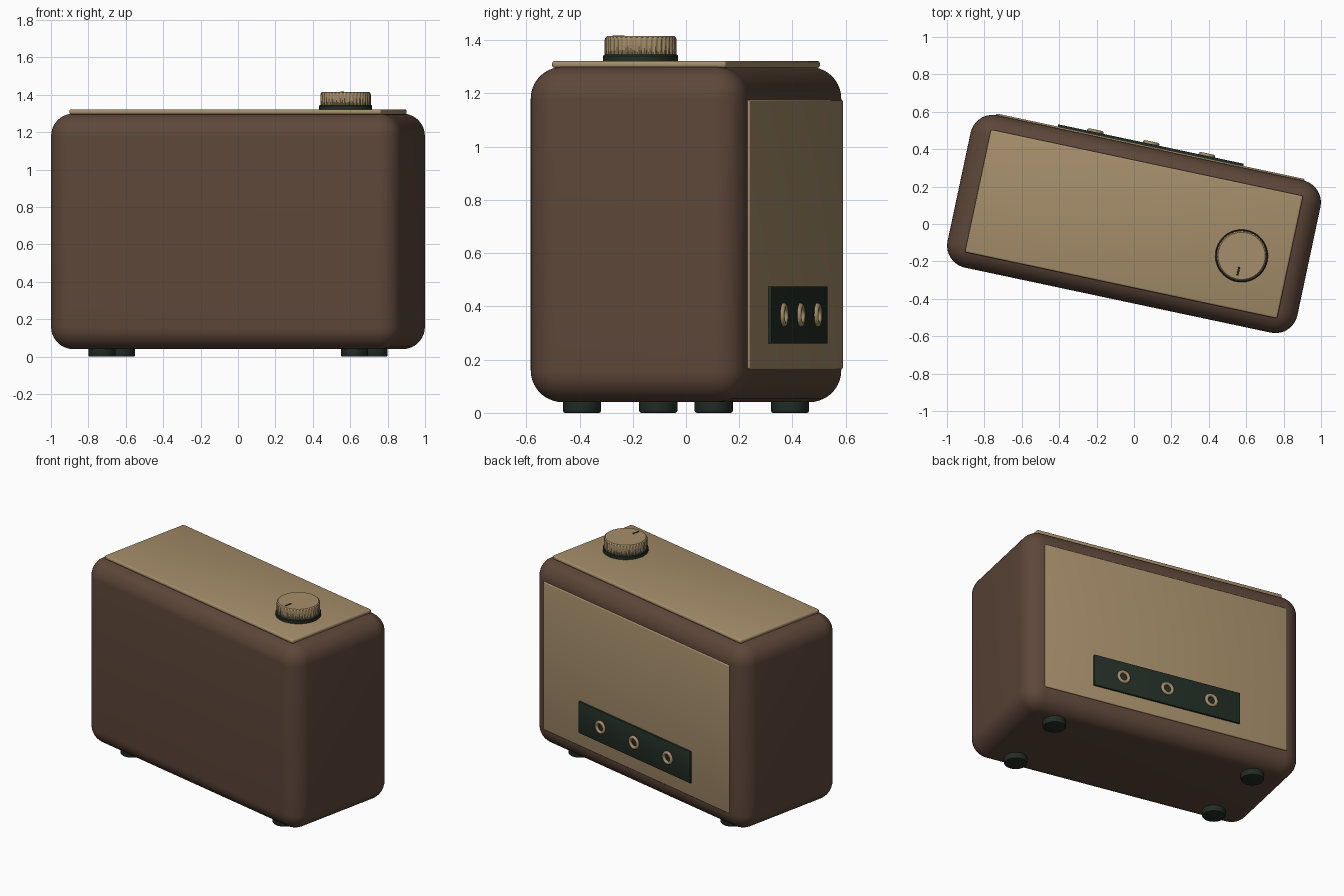
import bpy, bmesh, math
from mathutils import Matrix, Vector

if "Cube" in bpy.data.objects:
    bpy.data.objects.remove(bpy.data.objects["Cube"])

# The whole radio stands turned on its base
TURN = Matrix.Rotation(math.radians(-12), 4, 'Z')


def material(name, rgb):
    m = bpy.data.materials.new(name)
    m.use_nodes = True
    m.diffuse_color = (*rgb, 1)
    node = m.node_tree.nodes["Principled BSDF"]
    node.inputs["Base Color"].default_value = (*rgb, 1)
    node.inputs["Roughness"].default_value = 0.6
    return m


BROWN = material("brown_casing", (0.11, 0.062, 0.041))
TAN = material("tan_panel", (0.38, 0.27, 0.145))
GREEN = material("dark_green", (0.016, 0.027, 0.019))


def finish(bm, name, mat, angle=40):
    bmesh.ops.recalc_face_normals(bm, faces=bm.faces)
    mesh = bpy.data.meshes.new(name)
    bm.to_mesh(mesh)
    bm.free()
    mesh.transform(TURN)
    mesh.materials.append(mat)
    obj = bpy.data.objects.new(name, mesh)
    bpy.context.collection.objects.link(obj)
    bpy.ops.object.select_all(action='DESELECT')
    bpy.context.view_layer.objects.active = obj
    obj.select_set(True)
    bpy.ops.object.shade_smooth_by_angle(angle=math.radians(angle))
    return obj


def box(name, mat, low, high, bevel, segments=3):
    low, high = Vector(low), Vector(high)
    bm = bmesh.new()
    bmesh.ops.create_cube(bm, size=1)
    bmesh.ops.scale(bm, vec=high - low, verts=bm.verts)
    bmesh.ops.translate(bm, vec=(low + high) / 2, verts=bm.verts)
    bmesh.ops.bevel(bm, geom=bm.edges[:], offset=bevel, segments=segments,
                    profile=0.5, affect='EDGES')
    return finish(bm, name, mat)


def lathe(name, mat, centre, profile, sides=48, flute=0.0):
    """Capped stack of rings; every other pair of points sinks by flute."""
    bm = bmesh.new()
    rings = []
    for radius, z, fluted in profile:
        ring = []
        for i in range(sides):
            a = 2 * math.pi * i / sides
            r = radius - (flute if fluted and i % 4 > 1 else 0)
            ring.append(bm.verts.new((centre[0] + r * math.cos(a),
                                      centre[1] + r * math.sin(a), z)))
        rings.append(ring)
    for lower, upper in zip(rings, rings[1:]):
        for i in range(sides):
            j = (i + 1) % sides
            bm.faces.new((lower[i], lower[j], upper[j], upper[i]))
    bm.faces.new(rings[0][::-1])
    bm.faces.new(rings[-1])
    return finish(bm, name, mat, 35)


def ring(name, mat, centre, major, minor, around=40, section=12):
    """Torus facing the back."""
    bm = bmesh.new()
    grid = []
    for i in range(around):
        a = 2 * math.pi * i / around
        row = []
        for k in range(section):
            b = 2 * math.pi * k / section
            r = major + minor * math.cos(b)
            offset = Vector((r * math.cos(a), minor * math.sin(b), r * math.sin(a)))
            row.append(bm.verts.new(Vector(centre) + offset))
        grid.append(row)
    for i in range(around):
        for k in range(section):
            n, m = (i + 1) % around, (k + 1) % section
            bm.faces.new((grid[i][k], grid[n][k], grid[n][m], grid[i][m]))
    return finish(bm, name, mat, 60)


# Casing and its two inlaid panels
box("casing", BROWN, (-0.956, -0.416, 0.04), (0.956, 0.416, 1.30), 0.12, 10)
box("top_panel", TAN, (-0.853, -0.335, 1.296), (0.853, 0.335, 1.322), 0.01)
box("back_panel", TAN, (-0.842, 0.40, 0.165), (0.842, 0.425, 1.175), 0.006)

# Socket plate with three rings
box("socket_plate", GREEN, (-0.507, 0.42, 0.26), (0.507, 0.437, 0.475), 0.003, 2)
for side, x in (("right", -0.305), ("middle", 0), ("left", 0.305)):
    ring("socket_ring_" + side, TAN, (x, 0.44, 0.368), 0.034, 0.011)

# Dial: dark collar, fluted knob and pointer mark
DIAL = (0.598, -0.047)
lathe("dial_collar", GREEN, DIAL,
      [(0.141, 1.315, 0), (0.141, 1.341, 0), (0.137, 1.346, 0)])
lathe("dial_knob", TAN, DIAL,
      [(0.134, 1.344, 1), (0.135, 1.348, 1), (0.135, 1.402, 1),
       (0.132, 1.410, 0), (0.126, 1.415, 0)], sides=160, flute=0.005)
box("dial_mark", GREEN, (DIAL[0] - 0.005, DIAL[1] - 0.108, 1.41),
    (DIAL[0] + 0.005, DIAL[1] - 0.062, 1.418), 0.001, 1)

# Four round feet
for side, sx in (("left", 1), ("right", -1)):
    for end, sy in (("front", -1), ("back", 1)):
        lathe(f"foot_{end}_{side}", GREEN, (0.69 * sx, 0.253 * sy),
              [(0.064, 0, 0), (0.069, 0.002, 0), (0.072, 0.008, 0),
               (0.072, 0.05, 0)])
